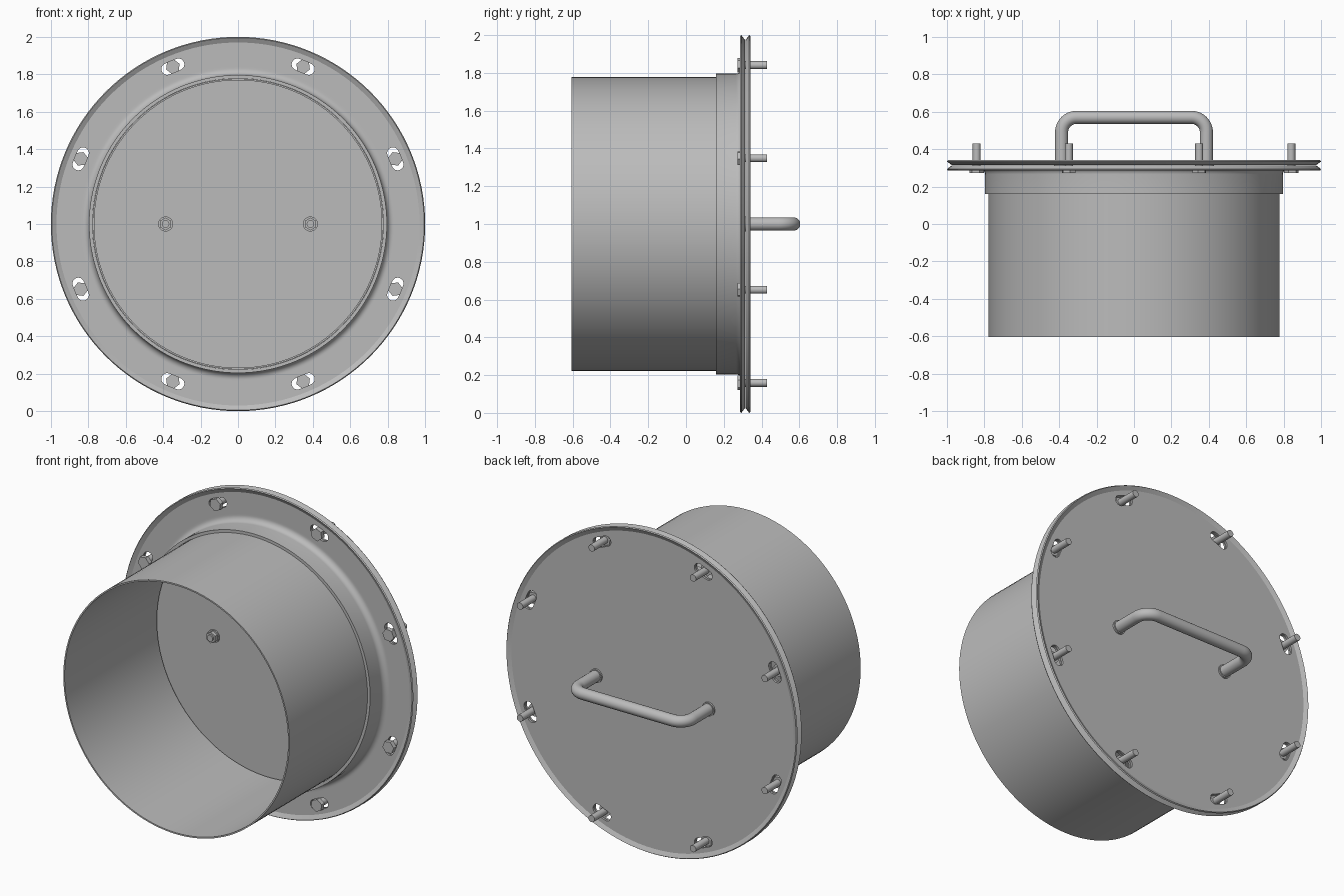
import bpy, bmesh
from math import sin, cos, pi, radians
from mathutils import Matrix, Vector

cube = bpy.data.objects.get("Cube")
if cube:
    bpy.data.objects.remove(cube)

steel = bpy.data.materials.new("grey steel")
steel.use_nodes = True
GREY = (0.5, 0.5, 0.5, 1)
steel.diffuse_color = GREY
steel.node_tree.nodes["Principled BSDF"].inputs["Base Color"].default_value = GREY

CENTRE = Vector((0, 0, 1))
BOLT_RING = 0.91
BOLT_ANGLES = [radians(22.5 + 45 * k) for k in range(8)]


def make(name, bm):
    bmesh.ops.recalc_face_normals(bm, faces=bm.faces)
    mesh = bpy.data.meshes.new(name)
    bm.to_mesh(mesh)
    bm.free()
    mesh.materials.append(steel)
    obj = bpy.data.objects.new(name, mesh)
    bpy.context.collection.objects.link(obj)
    return obj


def smooth(obj, angle):
    bpy.ops.object.select_all(action='DESELECT')
    obj.select_set(True)
    bpy.context.view_layer.objects.active = obj
    bpy.ops.object.shade_smooth_by_angle(angle=radians(angle))


def lathe(name, profile, closed=True, steps=128):
    """Turn (radius, y) points around the long axis."""
    bm = bmesh.new()
    verts = [bm.verts.new((r, y, 1)) for r, y in profile]
    pairs = list(zip(verts, verts[1:] + verts[:1]))
    edges = [bm.edges.new(p) for p in (pairs if closed else pairs[:-1])]
    bmesh.ops.spin(bm, geom=verts + edges, cent=CENTRE, axis=(0, 1, 0),
                   angle=2 * pi, steps=steps, use_merge=True)
    bmesh.ops.remove_doubles(bm, verts=bm.verts, dist=1e-5)
    return make(name, bm)


def cylinder(bm, x, z, y0, y1, radius, sides, turn=0):
    place = (Matrix.Translation((x, (y0 + y1) / 2, z)) @ Matrix.Rotation(turn, 4, 'Y')
             @ Matrix.Rotation(pi / 2, 4, 'X'))
    bmesh.ops.create_cone(bm, cap_ends=True, segments=sides, radius1=radius,
                          radius2=radius, depth=y1 - y0, matrix=place)


# Open tube
smooth(lathe("tube", [(0.777, -0.605), (0.777, 0.3), (0.768, 0.3), (0.768, -0.605)]), 14)

# Flange: collar, rounded corner, flat ring and a lip flared forward
R = 0.035
corner = [(0.796 + R - R * cos(a), 0.3 - R + R * sin(a))
          for a in [pi / 2 * i / 8 for i in range(9)]]
flange = lathe("flange", [(0.778, 0.16), (0.796, 0.16)] + corner +
               [(0.84, 0.3), (0.97, 0.3), (0.995, 0.286), (1.0, 0.293),
                (0.975, 0.312), (0.778, 0.312)])

# Cover plate with a lip flared backward
cover = lathe("cover_plate", [(0, 0.316), (0.975, 0.316), (1.0, 0.334), (0.995, 0.341),
                              (0.97, 0.328), (0, 0.328)], closed=False)

# Slots through both plates, along the bolt circle
bm = bmesh.new()
for a in BOLT_ANGLES:
    out = Vector((cos(a), 0, sin(a)))
    along = Vector((-sin(a), 0, cos(a)))
    ring = []
    for side in (1, -1):
        for i in range(13):
            t = pi * i / 12 - pi / 2
            ring.append(CENTRE + out * (BOLT_RING + side * 0.031 * sin(t))
                        + along * side * (0.033 + 0.031 * cos(t)))
    face = bm.faces.new([bm.verts.new(p + Vector((0, 0.25, 0))) for p in ring])
    new = bmesh.ops.extrude_face_region(bm, geom=[face])["geom"]
    bmesh.ops.translate(bm, vec=(0, 0.15, 0),
                        verts=[v for v in new if isinstance(v, bmesh.types.BMVert)])
cutter = make("slot_cutter", bm)
cutter.hide_render = True
for plate in (flange, cover):
    cut = plate.modifiers.new("slots", 'BOOLEAN')
    cut.operation, cut.solver, cut.object = 'DIFFERENCE', 'EXACT', cutter
    bpy.context.view_layer.objects.active = plate
    bpy.ops.object.modifier_apply(modifier=cut.name)
    smooth(plate, 14)
bpy.data.objects.remove(cutter)

# Bolts
for k, a in enumerate(BOLT_ANGLES):
    x, z = BOLT_RING * cos(a), 1 + BOLT_RING * sin(a)
    bm = bmesh.new()
    cylinder(bm, x, z, 0.272, 0.3, 0.039, 6, -a)
    cylinder(bm, x, z, 0.29, 0.43, 0.021, 24)
    smooth(make(f"bolt_{k + 1}", bm), 30)

# Handle: bent rod with rounded corners
BEND, HALF, TOP = 0.08, 0.387, 0.57
half = [(HALF, 0.325)] + [(HALF - BEND + BEND * cos(t), TOP - BEND + BEND * sin(t))
                          for t in [pi / 2 * i / 10 for i in range(11)]]
path = half + [(-x, y) for x, y in reversed(half)]
bm = bmesh.new()
rings = []
for i, (x, y) in enumerate(path):
    before, after = path[max(i - 1, 0)], path[min(i + 1, len(path) - 1)]
    along = Vector((after[0] - before[0], after[1] - before[1], 0)).normalized()
    across = Vector((-along.y, along.x, 0))
    rings.append([bm.verts.new(Vector((x, y, 1)) + 0.035 * (
        across * cos(t) + Vector((0, 0, sin(t))))) for t in [2 * pi * j / 24 for j in range(24)]])
for a, b in zip(rings, rings[1:]):
    for j in range(24):
        bm.faces.new((a[j], a[j - 1], b[j - 1], b[j]))
bm.faces.new(rings[0])
bm.faces.new(rings[-1])
smooth(make("handle", bm), 30)

# Handle feet and the fasteners inside the cover
for name, x in (("left", HALF), ("right", -HALF)):
    bm = bmesh.new()
    cylinder(bm, x, 1, 0.326, 0.338, 0.042, 32)
    smooth(make(f"{name}_handle_foot", bm), 30)
    bm = bmesh.new()
    cylinder(bm, x, 1, 0.307, 0.317, 0.04, 32)
    cylinder(bm, x, 1, 0.285, 0.31, 0.034, 6)
    cylinder(bm, x, 1, 0.275, 0.3, 0.02, 24)
    smooth(make(f"{name}_handle_nut", bm), 30)
